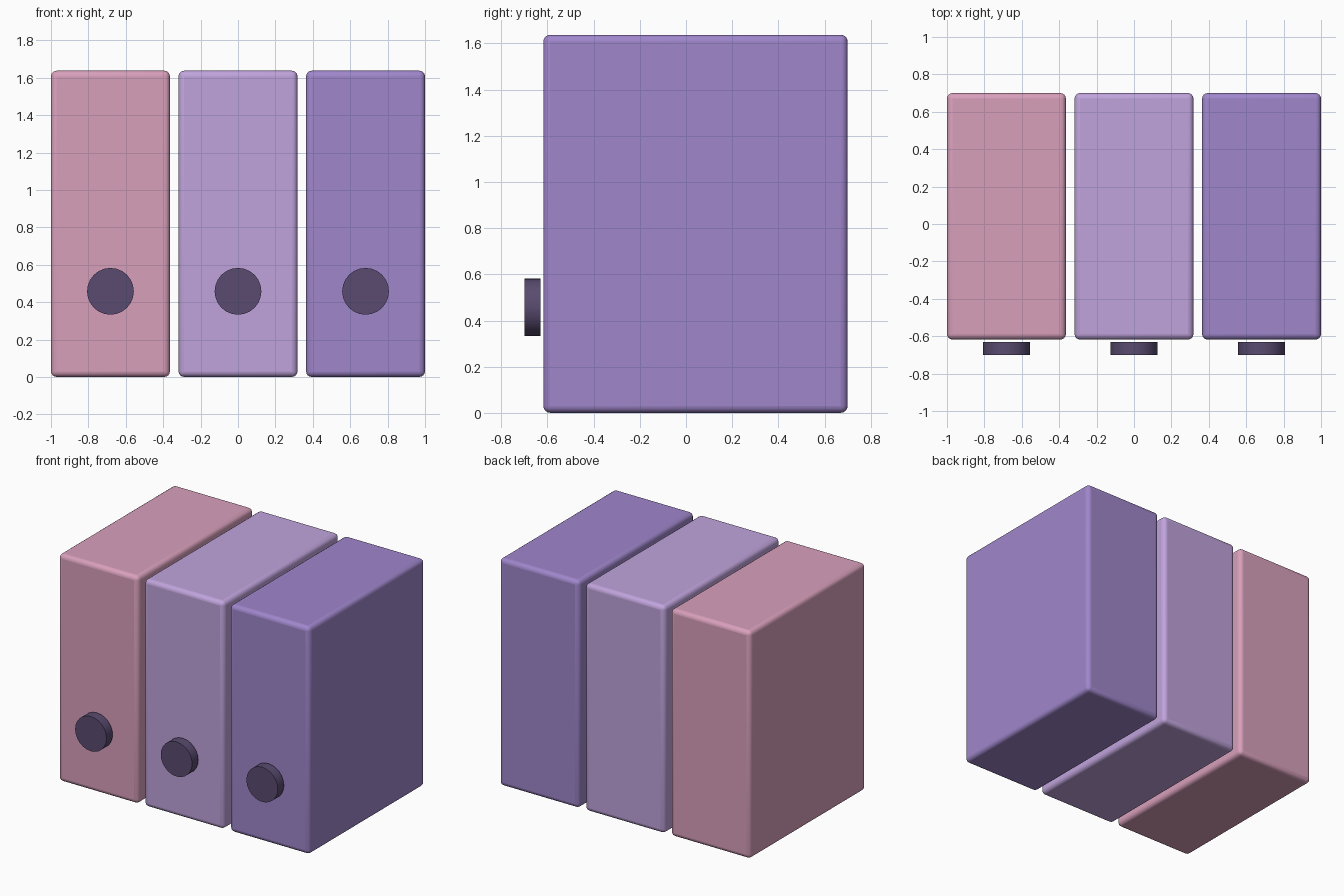
import bpy
from math import radians

if "Cube" in bpy.data.objects:
    bpy.data.objects.remove(bpy.data.objects["Cube"])


def material(name, rgb):
    m = bpy.data.materials.new(name)
    m.diffuse_color = (*rgb, 1)
    m.use_nodes = True
    m.node_tree.nodes["Principled BSDF"].inputs["Base Color"].default_value = m.diffuse_color
    return m


def finish(obj, name, mat):
    obj.name = name
    obj.data.materials.append(mat)
    bpy.ops.object.shade_smooth_by_angle(angle=radians(40))


# Rounded upright case
def add_case(name, x, mat):
    bpy.ops.mesh.primitive_cube_add(size=1, location=(x, 0.041, 0.819))
    obj = bpy.context.object
    obj.scale = (0.636, 1.318, 1.637)
    bpy.ops.object.transform_apply(location=False, rotation=False, scale=True)
    bevel = obj.modifiers.new("rounded_edges", "BEVEL")
    bevel.width = 0.03
    bevel.segments = 4
    finish(obj, name, mat)


# Round disc standing just off the front of the case
def add_knob(name, x, mat):
    bpy.ops.mesh.primitive_cylinder_add(
        vertices=24, radius=0.125, depth=0.07,
        location=(x, -0.665, 0.458), rotation=(radians(90), 0, 0))
    finish(bpy.context.object, name, mat)


dark = material("dark_purple", (0.10, 0.07, 0.16))
cases = [
    ("left", -0.682, (0.69, 0.35, 0.50)),
    ("middle", 0.0, (0.53, 0.37, 0.72)),
    ("right", 0.682, (0.35, 0.24, 0.60)),
]
for side, x, rgb in cases:
    add_case(side + "_case", x, material(side + "_colour", rgb))
    add_knob(side + "_knob", x, dark)
